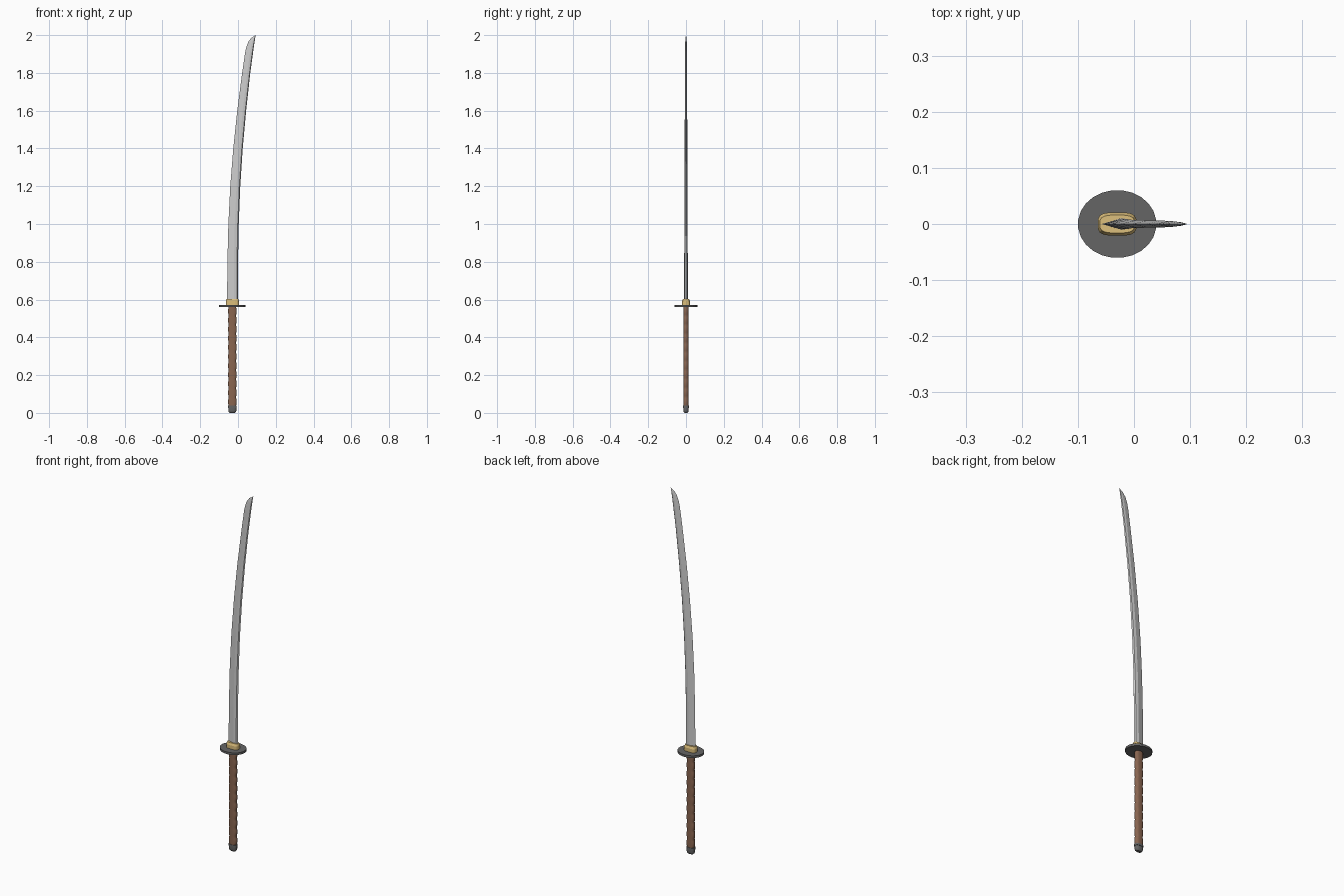
import bpy, bmesh, math

if "Cube" in bpy.data.objects:
    bpy.data.objects.remove(bpy.data.objects["Cube"])

def material(name, rgb):
    m = bpy.data.materials.new(name)
    m.diffuse_color = (*rgb, 1)
    m.use_nodes = True
    m.node_tree.nodes["Principled BSDF"].inputs["Base Color"].default_value = m.diffuse_color
    return m

def loft(name, rings, mat=None, smooth=None):
    """Skin a list of equal-length closed rings and cap both ends."""
    bm = bmesh.new()
    vs = [[bm.verts.new(p) for p in r] for r in rings]
    n = len(vs[0])
    for a, b in zip(vs, vs[1:]):
        for i in range(n):
            j = (i + 1) % n
            bm.faces.new((a[i], a[j], b[j], b[i]))
    bm.faces.new(vs[0][::-1])
    bm.faces.new(vs[-1])
    bmesh.ops.recalc_face_normals(bm, faces=bm.faces)
    me = bpy.data.meshes.new(name)
    bm.to_mesh(me)
    bm.free()
    ob = bpy.data.objects.new(name, me)
    bpy.context.collection.objects.link(ob)
    if mat:
        me.materials.append(mat)
    if smooth:
        bpy.ops.object.select_all(action='DESELECT')
        ob.select_set(True)
        bpy.context.view_layer.objects.active = ob
        bpy.ops.object.shade_smooth_by_angle(angle=math.radians(smooth))
    return ob

def oval(z, rx, ry, n=24, power=1.0, cx=-0.03):
    """Ellipse ring; power below 1 squares it off."""
    pts = []
    for i in range(n):
        t = 2 * math.pi * (i + 0.5) / n
        c, s = math.cos(t), math.sin(t)
        pts.append((cx + rx * math.copysign(abs(c) ** power, c),
                    ry * math.copysign(abs(s) ** power, s), z))
    return pts

brown = material("wrap_brown", (0.25, 0.13, 0.08))
gold = material("collar_gold", (0.72, 0.52, 0.2))
dark = material("dark_metal", (0.13, 0.13, 0.13))

# Blade: height, cutting edge x, spine x, half thickness
stations = [(0.57, -0.058, 0.000, 0.0105), (0.80, -0.056, 0.000, 0.0095),
            (1.00, -0.051, 0.004, 0.0085), (1.20, -0.041, 0.012, 0.0078),
            (1.40, -0.025, 0.025, 0.0070), (1.60, -0.004, 0.043, 0.0065),
            (1.80, 0.022, 0.065, 0.0060), (1.91, 0.038, 0.080, 0.0055),
            (1.94, 0.045, 0.084, 0.0048), (1.965, 0.055, 0.088, 0.004),
            (1.985, 0.070, 0.091, 0.0025), (2.0, 0.093, 0.0945, 0.0003)]
rings = []
for z, e, s, t in stations:
    w = s - e
    ridge, shoulder = e + 0.62 * w, s - 0.1 * w
    rings.append([(e, 0, z), (ridge, -t, z), (shoulder, -0.75 * t, z), (s, 0, z),
                  (shoulder, 0.75 * t, z), (ridge, t, z)])
loft("blade", rings)

# Collar at the blade root
loft("blade_collar", [oval(0.565, 0.035, 0.021, 16, 0.6), oval(0.592, 0.035, 0.021, 16, 0.6),
                      oval(0.604, 0.031, 0.016, 16, 0.6)], gold)

# Oval hand guard
loft("guard", [oval(0.56, 0.07, 0.0605), oval(0.572, 0.07, 0.0605)], dark)

# Wrapped grip, scalloped along its narrow edges
rings = []
bumps, steps = 11, 6
for k in range(bumps * steps + 1):
    f = k / (bumps * steps)
    swell = abs(math.sin(math.pi * bumps * f))
    rings.append(oval(0.035 + 0.527 * f, 0.0195 + 0.0035 * swell, 0.0135, 16, 0.7))
loft("grip", rings, brown, 35)

# Pommel cap with a raised band
loft("pommel", [oval(z, rx, ry, 16, 0.7) for z, rx, ry in
                [(0, 0.014, 0.008), (0.004, 0.019, 0.012), (0.012, 0.0215, 0.014),
                 (0.03, 0.0215, 0.014)]], dark, 35)
loft("pommel_band", [oval(0.027, 0.0235, 0.0155, 16, 0.7),
                     oval(0.038, 0.0235, 0.0155, 16, 0.7)], dark)
